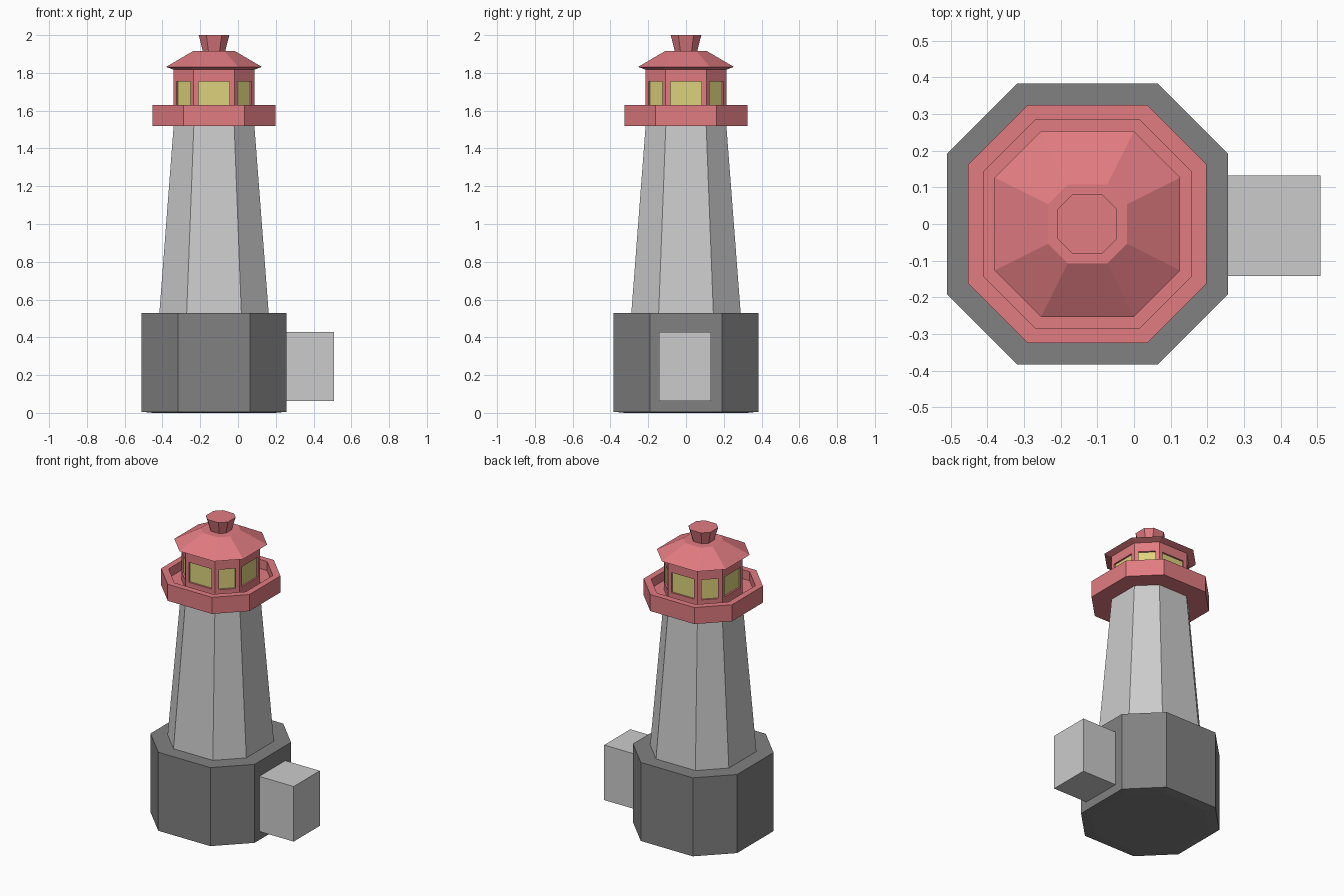
import bpy, bmesh

if "Cube" in bpy.data.objects:
    bpy.data.objects.remove(bpy.data.objects["Cube"])

CX = -0.127  # tower axis


def material(name, rgb):
    m = bpy.data.materials.new(name)
    m.diffuse_color = (*rgb, 1)
    m.use_nodes = True
    m.node_tree.nodes["Principled BSDF"].inputs["Base Color"].default_value = m.diffuse_color
    return m


RED = material("red_paint", (0.75, 0.2, 0.22))
DARK = material("dark_stone", (0.22, 0.22, 0.22))
YELLOW = material("yellow_glass", (0.72, 0.65, 0.2))


def ring(r, z):
    """Octagon made from a square with corners cut at half its half-width."""
    h = r / 2
    pts = [(r, -h), (r, h), (h, r), (-h, r), (-r, h), (-r, -h), (-h, -r), (h, -r)]
    return [(CX + x, y, z) for x, y in pts]


def finish(name, bm, mats):
    me = bpy.data.meshes.new(name)
    bm.normal_update()
    bm.to_mesh(me)
    bm.free()
    ob = bpy.data.objects.new(name, me)
    bpy.context.collection.objects.link(ob)
    for m in mats:
        me.materials.append(m)
    return ob


def stack(profile):
    """Capped octagonal solid through (radius, z) points listed bottom to top."""
    bm = bmesh.new()
    rings = [[bm.verts.new(p) for p in ring(r, z)] for r, z in profile]
    bands = []
    for a, b in zip(rings, rings[1:]):
        bands.append([bm.faces.new((a[i], a[(i + 1) % 8], b[(i + 1) % 8], b[i]))
                      for i in range(8)])
    bm.faces.new(rings[0][::-1])
    bm.faces.new(rings[-1])
    bm.normal_update()
    return bm, bands


def solid(name, profile, *mats):
    return finish(name, stack(profile)[0], mats)


# Base and tapered tower
solid("base", [(0.325, 0), (0.383, 0.006), (0.383, 0.528)], DARK)
solid("tower", [(0.29, 0.52), (0.213, 1.53)])

# Gallery with a raised rim around a sunken floor
solid("gallery", [(0.325, 1.52), (0.325, 1.63), (0.284, 1.63), (0.284, 1.57)], RED)

# Lantern room: the middle band is inset into recessed windows
bm, bands = stack([(0.215, 1.56), (0.215, 1.597), (0.215, 1.78), (0.215, 1.825)])
bmesh.ops.inset_individual(bm, faces=bands[1], thickness=0.025, use_even_offset=True)
panes = bands[1]
bmesh.ops.inset_individual(bm, faces=panes, thickness=0.001, depth=-0.01)
for f in panes:
    f.material_index = 1
finish("lantern_room", bm, [RED, YELLOW])

# Roof and flared vent cap
solid("roof", [(0.21, 1.815), (0.253, 1.832), (0.108, 1.917)], RED)
solid("vent_cap", [(0.058, 1.91), (0.081, 2.0)], RED)

# Entrance block on the right side
bm = bmesh.new()
bmesh.ops.create_cube(bm, size=1)
for v in bm.verts:
    v.co = (0.378 + v.co.x * 0.262, -0.005 + v.co.y * 0.274, 0.246 + v.co.z * 0.366)
finish("entrance_block", bm, [])
